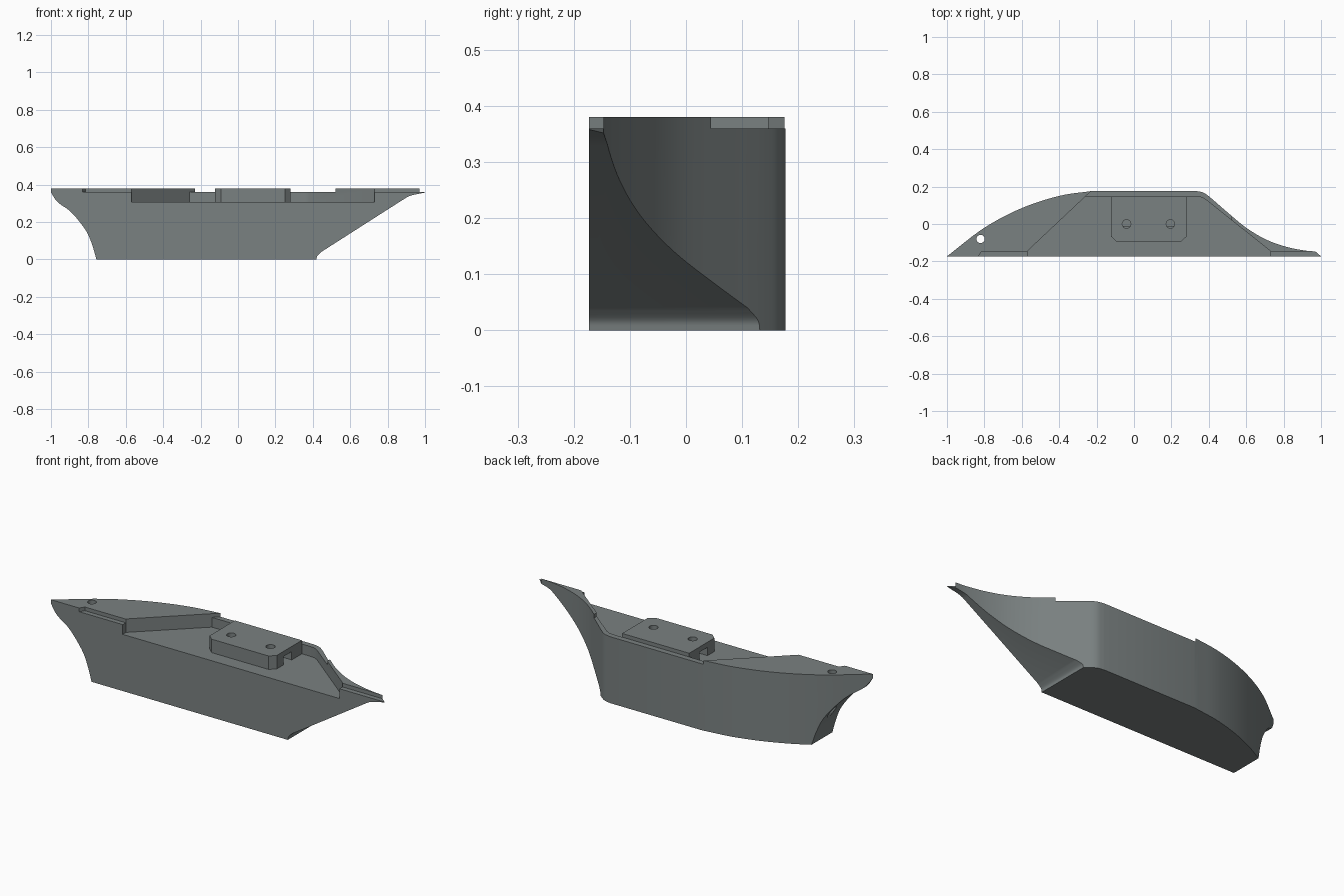
import bpy, bmesh, math
from mathutils import Vector

if "Cube" in bpy.data.objects:
    bpy.data.objects.remove(bpy.data.objects["Cube"])

grey = bpy.data.materials.new("slate_grey")
grey.diffuse_color = (0.195, 0.22, 0.22, 1)
grey.use_nodes = True
grey.node_tree.nodes["Principled BSDF"].inputs["Base Color"].default_value = grey.diffuse_color


def prism(name, pts, lo, hi, axis="z"):
    """Extrude a closed 2D outline along z, or an xz outline along y."""
    bm = bmesh.new()
    place = (lambda p, d: (p[0], p[1], d)) if axis == "z" else (lambda p, d: (p[0], d, p[1]))
    a = [bm.verts.new(place(p, lo)) for p in pts]
    b = [bm.verts.new(place(p, hi)) for p in pts]
    bm.faces.new(a)
    bm.faces.new(b[::-1])
    for i in range(len(pts)):
        j = (i + 1) % len(pts)
        bm.faces.new((a[i], b[i], b[j], a[j]))
    bmesh.ops.recalc_face_normals(bm, faces=bm.faces)
    me = bpy.data.meshes.new(name)
    bm.to_mesh(me)
    bm.free()
    ob = bpy.data.objects.new(name, me)
    bpy.context.collection.objects.link(ob)
    me.materials.append(grey)
    return ob


def spline(pts, n=6):
    """Smooth curve through the points."""
    p = [Vector(q) for q in pts]
    p = [2 * p[0] - p[1]] + p + [2 * p[-1] - p[-2]]
    out = []
    for a, b, c, d in zip(p, p[1:], p[2:], p[3:]):
        for k in range(n):
            t = k / n
            q = 0.5 * (2 * b + (c - a) * t + (2 * a - 5 * b + 4 * c - d) * t * t
                       + (3 * b - a - 3 * c + d) * t ** 3)
            out.append(tuple(q))
    return out + [tuple(p[-2])]


def circle(x, y, r, n=24):
    return [(x + r * math.cos(i * math.tau / n), y + r * math.sin(i * math.tau / n)) for i in range(n)]


def boolean(ob, tool, op="DIFFERENCE"):
    bpy.context.view_layer.objects.active = ob
    m = ob.modifiers.new("cut", "BOOLEAN")
    m.operation, m.object, m.solver = op, tool, "EXACT"
    bpy.ops.object.modifier_apply(modifier=m.name)
    bpy.data.objects.remove(tool)


def smooth(ob):
    bpy.ops.object.select_all(action="DESELECT")
    ob.select_set(True)
    bpy.context.view_layer.objects.active = ob
    bpy.ops.object.shade_smooth_by_angle(angle=math.radians(25))


# Half hull: plan outline crossed with the side profile
bulge = spline([(-1, -0.173), (-0.8, -0.02), (-0.6, 0.085), (-0.4, 0.15), (-0.22, 0.177)])
bow = spline([(0.33, 0.177), (0.37, 0.168), (0.41, 0.14), (0.5, 0.062), (0.6, -0.02),
              (0.7, -0.08), (0.8, -0.118), (0.9, -0.14), (0.97, -0.147)])
hull = prism("hull", bulge + bow + [(1, -0.173)], -0.1, 0.5)
stern = spline([(-1, 0.358), (-0.965, 0.307), (-0.9, 0.26), (-0.85, 0.205),
                (-0.805, 0.14), (-0.777, 0.07), (-0.757, 0)])
keel = spline([(0.42, 0), (0.424, 0.018), (0.445, 0.04)], 4)
stem = spline([(0.88, 0.318), (0.92, 0.34), (1, 0.358)], 4)
profile = prism("profile", [(-1.05, 0.38), (-1.05, 0.358)] + stern + keel + stem
                + [(1.05, 0.37), (1.05, 0.38)], -0.3, 0.3, "y")
boolean(hull, profile, "INTERSECT")

# Sunken deck, lowered rim, front ledge and stern hole
deck = [(-0.57, -0.3), (-0.57, -0.145), (-0.26, 0.147), (0.33, 0.147), (0.355, 0.145),
        (0.38, 0.133), (0.73, -0.145), (0.73, -0.3)]
rim = [(-0.2, 0), (-0.2615, 0.1456), (-0.2, 0.203), (0.52, 0.25), (0.52, 0)]
ledge = [(-0.86, -0.22), (-0.815, -0.147), (1.1, -0.147), (1.1, -0.22)]
boolean(hull, prism("deck_cut", deck, 0.307, 0.6))
boolean(hull, prism("rim_cut", rim, 0.36, 0.6))
boolean(hull, prism("ledge_cut", ledge, 0.36, 0.6))
boolean(hull, prism("hole_cut", circle(-0.82, -0.08, 0.022), -0.2, 0.6))
smooth(hull)

# Raised block with chamfered front corners, cross channel and two holes
block = prism("deck_block", [(-0.122, 0.147), (-0.122, -0.068), (-0.092, -0.096), (0.25, -0.096),
                             (0.28, -0.068), (0.28, 0.147)], 0.305, 0.38)
channel = [(-0.3, -0.01), (0.5, -0.01), (0.5, 0.06), (-0.3, 0.06)]
boolean(block, prism("channel_cut", channel, 0.2, 0.352))
for x in (-0.04, 0.195):
    boolean(block, prism("bolt_cut", circle(x, 0, 0.023), 0.32, 0.6))
smooth(block)
